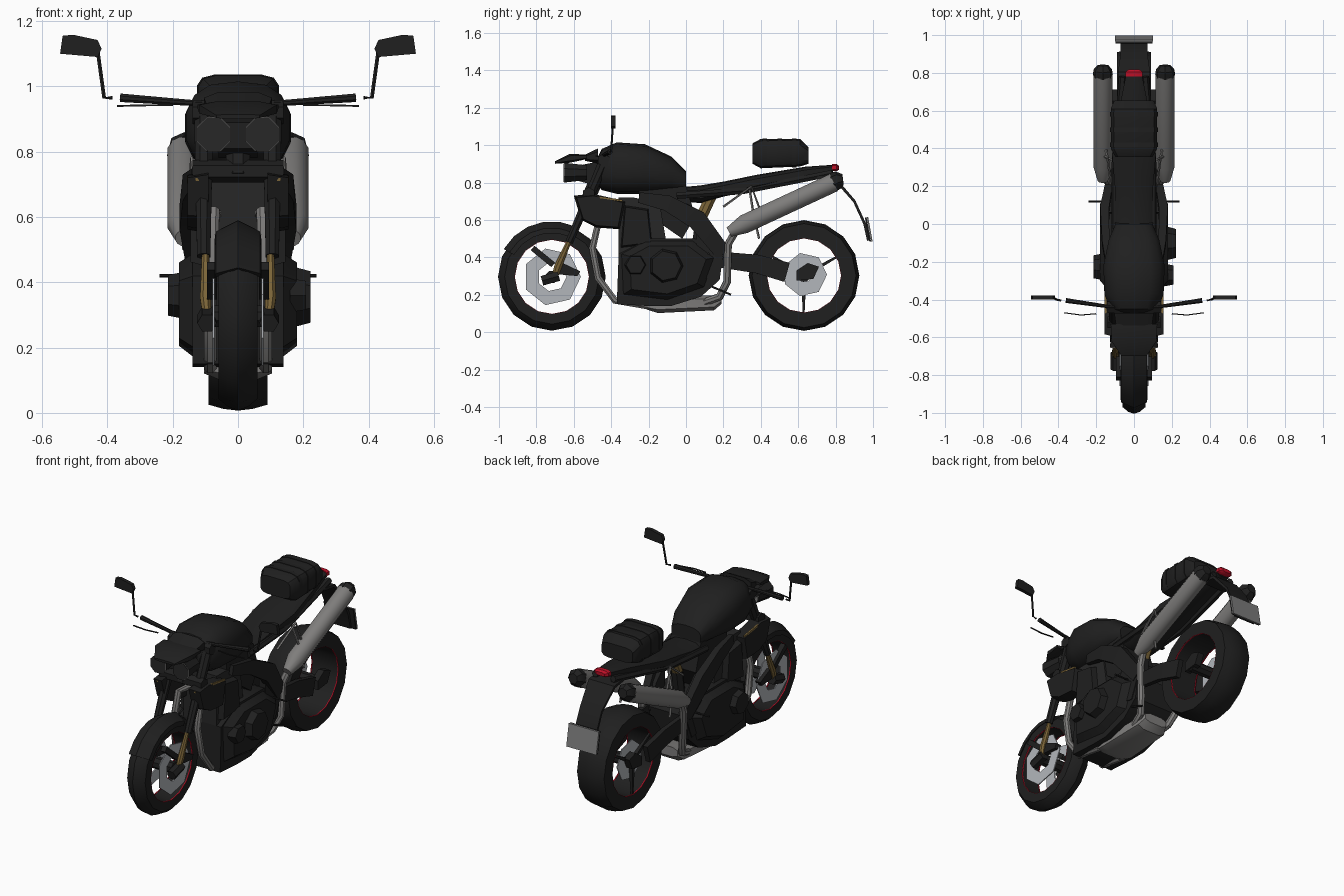
import bpy, bmesh, math
from mathutils import Vector

cube = bpy.data.objects.get("Cube")
if cube:
    bpy.data.objects.remove(cube, do_unlink=True)


def material(name, r, g, b):
    m = bpy.data.materials.new(name)
    m.use_nodes = True
    m.diffuse_color = (r, g, b, 1)
    m.node_tree.nodes["Principled BSDF"].inputs["Base Color"].default_value = (r, g, b, 1)
    return m


BLACK = material("black", .014, .014, .014)
CHARCOAL = material("charcoal", .02, .02, .02)
STEEL = material("steel", .21, .205, .2)
DISC = material("disc silver", .45, .47, .5)
GOLD = material("gold", .2, .13, .04)
RED = material("red", .5, .005, .02)
PLATE = material("plate grey", .2, .2, .2)
parts = []


def build(name, verts, faces, mat):
    me = bpy.data.meshes.new(name)
    me.from_pydata([tuple(v) for v in verts], [], faces)
    bm = bmesh.new()
    bm.from_mesh(me)
    bmesh.ops.recalc_face_normals(bm, faces=bm.faces)
    bm.to_mesh(me)
    bm.free()
    me.materials.append(mat)
    ob = bpy.data.objects.new(name, me)
    bpy.context.collection.objects.link(ob)
    parts.append(ob)


def rings(name, loops, mat, closed=False):
    """Skin a list of equal-sized point loops."""
    n, k = len(loops[0]), len(loops)
    faces = [(i * n + j, i * n + (j + 1) % n, (i + 1) % k * n + (j + 1) % n, (i + 1) % k * n + j)
             for i in range(k if closed else k - 1) for j in range(n)]
    if not closed:
        faces += [tuple(range(n)), tuple(range((k - 1) * n, k * n))]
    build(name, [v for l in loops for v in l], faces, mat)


def tube(name, pts, radii, mat, sides=8, flat=1):
    """Sweep a polygon along points; flat scales the sideways radius."""
    pts = [Vector(p) for p in pts]
    if not isinstance(radii, list):
        radii = [radii] * len(pts)
    loops = []
    for i, (p, r) in enumerate(zip(pts, radii)):
        t = (pts[min(i + 1, len(pts) - 1)] - pts[max(i - 1, 0)]).normalized()
        u = t.cross(Vector((0, 0, 1)) if abs(t.x) > .8 else Vector((1, 0, 0))).normalized()
        v = t.cross(u)
        angles = [math.tau * (j + .5) / sides for j in range(sides)]
        loops.append([p + r * (u * math.cos(a) + v * flat * math.sin(a)) for a in angles])
    rings(name, loops, mat)


def slab(name, profile, x0, x1, mat, taper=1):
    """Extrude a side (y, z) profile from x0 to x1, shrinking the far face."""
    cy = sum(p[0] for p in profile) / len(profile)
    cz = sum(p[1] for p in profile) / len(profile)
    far = [(x1, cy + (y - cy) * taper, cz + (z - cz) * taper) for y, z in profile]
    rings(name, [[(x0, y, z) for y, z in profile], far], mat)


def loft(name, sections, mat, sides=12, power=.65):
    """Rounded-box sections along y: (y, half width, bottom, top)."""
    def bend(c):
        return math.copysign(abs(c) ** power, c)
    loops = []
    for y, w, b, t in sections:
        angles = [math.tau * (j + .5) / sides for j in range(sides)]
        loops.append([(w * bend(math.cos(a)), y, (b + t) / 2 + (t - b) / 2 * bend(math.sin(a)))
                      for a in angles])
    rings(name, loops, mat)


def lathe(name, y, z, profile, mat, sides=16):
    """Closed ring about the x axis; profile is (x, radius)."""
    loops = []
    for i in range(sides):
        a = math.tau * i / sides
        loops.append([(x, y + r * math.cos(a), z + r * math.sin(a)) for x, r in profile])
    rings(name, loops, mat, closed=True)


def ngon(y, z, r, n, turn=0):
    return [(y + r * math.cos(math.tau * i / n + turn), z + r * math.sin(math.tau * i / n + turn))
            for i in range(n)]


# Wheels
def wheel(tag, y, z, ro, ri, w, drop):
    lathe(tag + "_tyre", y, z, [(-w, ri), (-w, ro - drop), (-w * .5, ro - drop * .3), (0, ro),
                                (w * .5, ro - drop * .3), (w, ro - drop), (w, ri)], BLACK)
    for s in (-1, 1):
        lathe(tag + "_rim_stripe", y, z, [(s * w, ri - .002), (s * w, ri + .001),
                                          (s * (w - .006), ri + .001), (s * (w - .006), ri - .002)], RED)
    tube(tag + "_hub", [(-w - .02, y, z), (w + .02, y, z)], .035, BLACK)


FY, FZ, RY, RZ = -.717, .296, .631, .303
wheel("front", FY, FZ, .288, .2, .06, .035)
wheel("rear", RY, RZ, .296, .2, .09, .018)
lathe("rear_brake_disc", RY + .005, RZ + .005, [(-.07, .04), (-.07, .118), (-.064, .118), (-.064, .04)],
      DISC, 7)
for a in (2.6, 4.7, 6.8):
    tube("rear_spoke", [(-.08, RY, RZ), (-.08, RY + .2 * math.cos(a), RZ + .2 * math.sin(a))],
         [.018, .008], BLACK, 4)

# Front mudguard hugging the tyre
guard = []
for i in range(6):
    a = math.radians(65 + 17 * i)
    guard.append([(x, FY + r * math.cos(a), FZ + r * math.sin(a)) for x, r in
                  ((-.072, .235), (-.068, .262), (0, .297), (.068, .262), (.072, .235), (0, .289))])
rings("front_mudguard", guard, BLACK)

# Mirrored running gear and side parts
for s in (-1, 1):
    lathe("front_brake_disc", FY, FZ, [(s * .072, .078), (s * .072, .155), (s * .078, .155), (s * .078, .078)],
          DISC, 7)
    slab("brake_caliper", [(-.69, .31), (-.58, .3), (-.565, .325), (-.66, .37)], s * .065, s * .1, BLACK)
    tube("mudguard_stay", [(s * .08, -.71, .36), (s * .08, -.82, .45)], .022, BLACK, 4)
    tube("fork_lower", [(s * .095, -.7, .3), (s * .1, -.685, .35), (s * .1, -.615, .51)],
         [.018, .022, .013], GOLD, 8, .8)
    tube("fork_foot", [(s * .095, -.77, .275), (s * .095, -.68, .3)], .03, BLACK, 6)
    tube("fork_upper", [(s * .105, -.625, .48), (s * .105, -.43, .93)], [.022, .032], BLACK)
    slab("radiator_shroud", [(-.6, .73), (-.56, .6), (-.48, .56), (-.35, .55), (-.32, .7), (-.5, .74)],
         s * .09, s * .155, BLACK, .88)
    tube("shroud_trim", [(s * .125, -.59, .715), (s * .152, -.45, .72), (s * .15, -.34, .703)], .007, GOLD, 4)
    tube("handlebar", [(s * .08, -.44, .945), (s * .15, -.435, .95), (s * .36, -.405, .965)],
         [.012, .01, .014], BLACK)
    tube("lever", [(s * .2, -.475, .943), (s * .28, -.482, .942), (s * .37, -.47, .94)], .004, BLACK, 4)
    tube("mirror_stem", [(s * .385, -.405, .965), (s * .41, -.4, .965), (s * .43, -.39, 1.11)],
         .006, BLACK, 5)
    head = [(.43, 1.09), (.545, 1.1), (.537, 1.155), (.505, 1.158), (.43, 1.142), (.418, 1.115)]
    rings("mirror_head", [[(s * x, y, z) for x, z in head] for y in (-.4, -.378)], BLACK)
    # Frame, swingarm and pegs
    tube("frame_beam", [(s * .13, -.25, .72), (s * .15, -.1, .69), (s * .155, .06, .6), (s * .13, .2, .42)],
         [.04, .06, .075, .06], BLACK, 4, .45)
    slab("frame_plate", [(.06, .62), (.14, .54), (.2, .4), (.15, .28), (.05, .3)], s * .1, s * .145, BLACK)
    tube("seat_rail", [(s * .1, -.05, .73), (s * .1, .3, .755), (s * .06, .78, .85)], .02, BLACK, 6)
    tube("swingarm", [(s * .12, .08, .4), (s * .12, .38, .365), (s * .115, .54, .32)],
         [.055, .07, .075], BLACK, 4, .3)
    slab("axle_block", [(RY - .04, .275), (RY + .05, .285), (RY + .08, .35), (RY + .02, .37), (RY - .04, .33)],
         s * .08, s * .12, BLACK)
    tube("foot_peg", [(s * .12, .12, .42), (s * .24, .12, .42)], .006, BLACK, 6)
    tube("peg_bracket", [(s * .12, .34, .76), (s * .16, .36, .63), (s * .165, .39, .5)], .007, STEEL, 5)
    tube("muffler_strap", [(s * .12, .2, .67), (s * .14, .35, .78), (s * .15, .4, .64)], .007, STEEL, 5)
    # Exhaust
    tube("front_header", [(s * .07, -.36, .61), (s * .075, -.46, .62), (s * .08, -.5, .45),
                          (s * .085, -.47, .29), (s * .085, -.38, .17), (s * .085, -.2, .14)], .02, STEEL)
    tube("link_pipe", [(s * .08, .1, .16), (s * .1, .18, .19), (s * .13, .22, .27), (s * .14, .225, .47),
                       (s * .16, .28, .565)], .022, STEEL)
    tube("muffler", [(s * .165, .23, .535), (s * .165, .31, .577), (s * .165, .79, .8)],
         [.028, .052, .052], STEEL, 12)
    tube("muffler_cap", [(s * .165, .785, .798), (s * .165, .815, .812), (s * .165, .84, .815)],
         [.054, .05, .03], BLACK, 7)
    # Engine flanks
    slab("engine_flank", [(-.34, .2), (-.35, .42), (-.22, .49), (.04, .49), (.16, .4), (.1, .24), (-.1, .17)],
         s * .135, s * .18, BLACK, .8)
    slab("cylinder_side", [(-.35, .45), (-.33, .68), (-.2, .66), (-.18, .47)], s * .1, s * .145, BLACK, .9)
    # Headlamp
    for nm, r, y, m in (("lamp_housing", .057, -.65, BLACK), ("lamp_rim", .056, -.653, STEEL),
                        ("lamp_lens", .0545, -.656, CHARCOAL)):
        rings(nm, [[(s * .075 + a, yy, b) for a, b in ngon(0, .853, r * f, 8, .39)]
                   for yy, f in ((y, 1), (-.53, .75))], m)

# Engine covers stand further out on one side
slab("clutch_cover", ngon(-.107, .355, .095, 7), .17, .222, BLACK, .85)
slab("pump_cover", ngon(-.27, .36, .06, 6), .16, .208, BLACK, .85)
slab("generator_cover", ngon(-.23, .36, .075, 7), -.16, -.215, BLACK, .85)

# Engine core
slab("crankcase", [(-.37, .15), (-.36, .42), (-.2, .5), (.05, .5), (.2, .42), (.18, .28), (.08, .19),
                   (-.08, .14), (-.2, .14)], -.14, .14, BLACK)
slab("cylinder_block", [(-.36, .4), (-.36, .72), (-.28, .72), (-.14, .69), (-.1, .45)], -.11, .11, CHARCOAL)
slab("airbox", [(-.25, .66), (-.25, .78), (0, .78), (.05, .62), (-.02, .5)], -.1, .1, BLACK)
loft("exhaust_collector", [(-.21, .1, .12, .17), (-.15, .11, .1, .19), (.15, .1, .115, .2),
                           (.19, .08, .15, .21)], STEEL, 8)
tube("rear_shock", [(0, .14, .74), (0, .08, .61)], .032, GOLD, 8)
tube("shock_mount", [(0, .085, .62), (0, .06, .46)], .035, BLACK, 6)
tube("side_stand", [(.12, .05, .28), (.14, .24, .2)], .006, BLACK, 5)

# Steering head and front cowl
for nm, z, y in (("upper_yoke", .92, -.44), ("lower_yoke", .74, -.52)):
    tube(nm, [(-.14, y, z), (.14, y, z)], .035, BLACK, 6)
tube("steering_stem", [(0, -.52, .72), (0, -.43, .93)], .04, BLACK)
slab("lamp_bracket", [(-.58, .81), (-.58, .89), (-.43, .92), (-.47, .78)], -.06, .06, BLACK)
loft("front_visor", [(-.7, .07, .9, .915), (-.62, .125, .905, .955), (-.53, .13, .925, .95)], BLACK, 8)
loft("instrument_pod", [(-.54, .1, .915, .95), (-.47, .11, .9, .985)], BLACK, 8)

# Tank, seat and tail
loft("fuel_tank", [(-.475, .1, .79, .93), (-.45, .13, .76, .98), (-.37, .16, .74, 1.015),
                   (-.22, .165, .74, 1.005), (-.08, .135, .75, .94), (0, .1, .75, .86)], BLACK, 14, .75)
loft("seat", [(-.03, .1, .7, .775), (.08, .1, .69, .785), (.2, .105, .725, .805), (.37, .12, .76, .84),
              (.64, .075, .82, .885), (.785, .045, .855, .895)], BLACK, 10)
loft("tail_lamp", [(.78, .048, .86, .9), (.805, .048, .86, .9), (.818, .03, .868, .89)], RED, 8)

# Luggage roll with straps
loft("luggage", [(.355, .1, .9, 1.01), (.4, .125, .875, 1.035), (.61, .125, .885, 1.035),
                 (.655, .105, .9, .99)], BLACK, 12, .45)
for y in (.42, .5, .58):
    loft("luggage_strap", [(y - .012, .128, .88, 1.038), (y + .012, .128, .88, 1.038)], BLACK, 12, .45)

# Rear fender and number plate
tube("rear_fender", [(0, .7, .83), (0, .8, .815), (0, .9, .7), (0, .955, .58), (0, .975, .49)],
     [.012, .012, .01, .01, .01], BLACK, 4, 10)
rings("number_plate", [[(x, y + d, z) for x, y, z in ((-.1, .966, .615), (.1, .966, .615),
                                                      (.1, .99, .485), (-.1, .99, .485))]
                       for d in (0, .008)], PLATE)
rings("plate_holder", [[(x, y + d, z) for x, y, z in ((-.099, .956, .614), (.099, .956, .614),
                                                      (.099, .98, .486), (-.099, .98, .486))]
                       for d in (0, .009)], BLACK)

# Keep crisp edges, smooth the rest
bpy.ops.object.select_all(action="DESELECT")
for ob in parts:
    ob.select_set(True)
bpy.context.view_layer.objects.active = parts[0]
bpy.ops.object.shade_smooth_by_angle(angle=math.radians(35))
